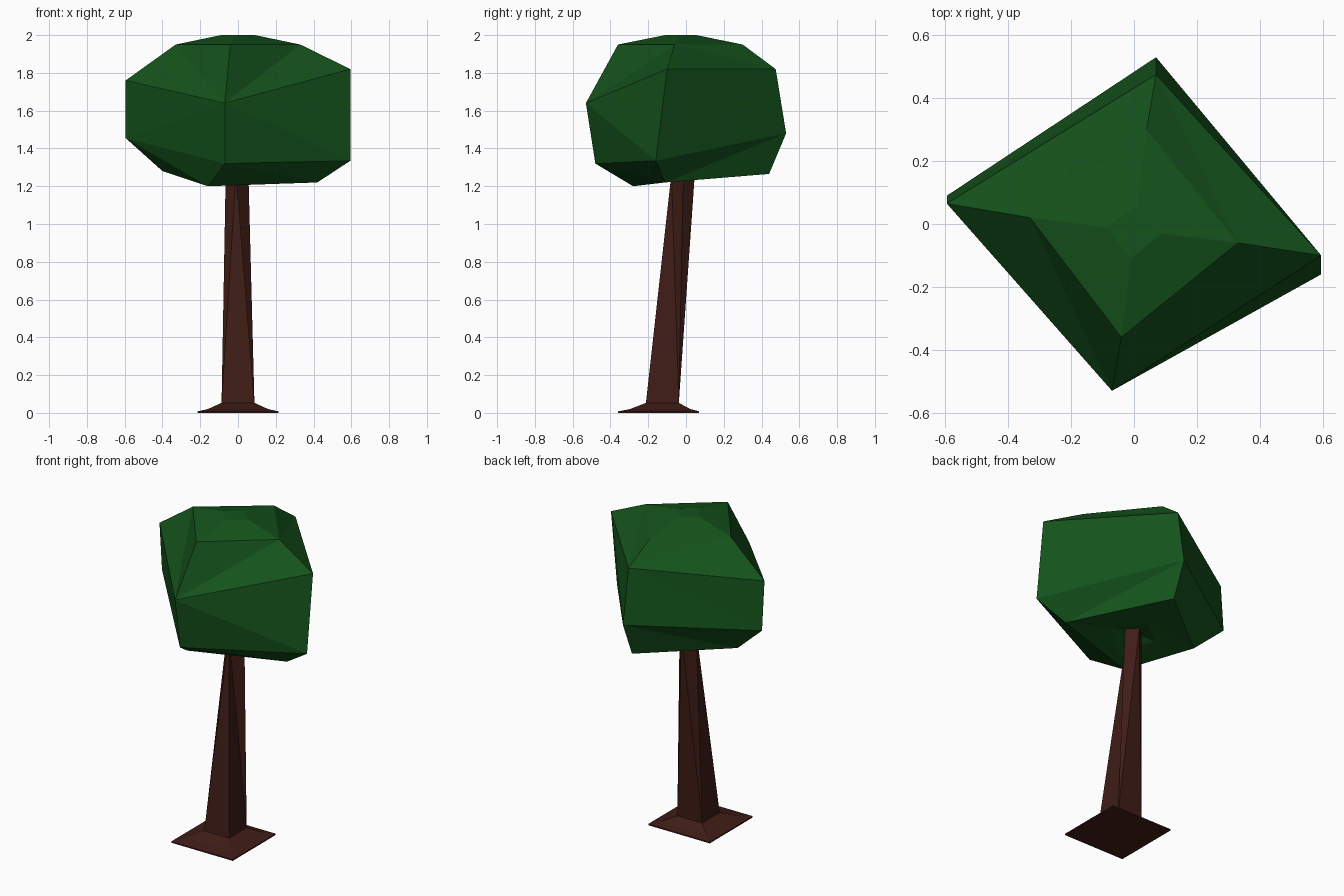
import bpy, bmesh

if "Cube" in bpy.data.objects:
    bpy.data.objects.remove(bpy.data.objects["Cube"])


def material(name, rgb):
    m = bpy.data.materials.new(name)
    m.diffuse_color = (*rgb, 1)
    m.use_nodes = True
    m.node_tree.nodes["Principled BSDF"].inputs["Base Color"].default_value = m.diffuse_color
    return m


def loft(name, rings, mat):
    """Skin four-point rings, cap the first one, split quads on the short diagonal."""
    bm = bmesh.new()
    loops = [[bm.verts.new(p) for p in ring] for ring in rings]
    bm.faces.new(loops[0])
    for a, b in zip(loops, loops[1:]):
        for i in range(4):
            j = (i + 1) % 4
            bm.faces.new((a[i], a[j], b[j], b[i]))
    bmesh.ops.recalc_face_normals(bm, faces=bm.faces)
    bmesh.ops.triangulate(bm, faces=bm.faces, quad_method='SHORT_EDGE')
    me = bpy.data.meshes.new(name)
    bm.to_mesh(me)
    bm.free()
    me.materials.append(mat)
    ob = bpy.data.objects.new(name, me)
    bpy.context.collection.objects.link(ob)
    return ob


def square(half, cy, z):
    return [(sx * half, cy + sy * half, z)
            for sx, sy in ((1, 1), (-1, 1), (-1, -1), (1, -1))]


bark = material("bark", (0.05, 0.012, 0.008))
leaf = material("leaf", (0.007, 0.085, 0.011))

# Joint where the trunk enters the crown: right, back, left, front
joint = [(0.055, -0.015, 1.27), (0.0, 0.047, 1.27),
         (-0.065, -0.01, 1.27), (-0.01, -0.077, 1.27)]

# Leaning trunk with flared foot, twisting from a square into a diamond
loft("trunk", [
    square(0.215, -0.145, 0.0),
    square(0.215, -0.145, 0.008),
    square(0.16, -0.137, 0.02),
    square(0.087, -0.125, 0.053),
    joint,
], bark)

# Crown: irregular four-sided rings from the top down, tucked in underneath
loft("crown", [
    [(0.09, -0.03, 2.0), (0.01, 0.055, 2.0), (-0.09, -0.01, 2.0), (-0.01, -0.11, 2.0)],
    [(0.33, -0.06, 1.95), (0.04, 0.30, 1.95), (-0.33, 0.02, 1.95), (-0.04, -0.36, 1.95)],
    [(0.595, -0.10, 1.82), (0.07, 0.475, 1.82), (-0.595, 0.065, 1.76), (-0.07, -0.53, 1.64)],
    [(0.595, -0.16, 1.335), (0.07, 0.53, 1.48), (-0.595, 0.09, 1.455), (-0.07, -0.48, 1.32)],
    [(0.42, -0.11, 1.22), (0.07, 0.44, 1.265), (-0.40, 0.055, 1.28), (-0.16, -0.28, 1.20)],
    [(0.15, -0.03, 1.25), (0.02, 0.14, 1.25), (-0.15, 0.01, 1.25), (-0.04, -0.15, 1.235)],
    joint,
], leaf)
